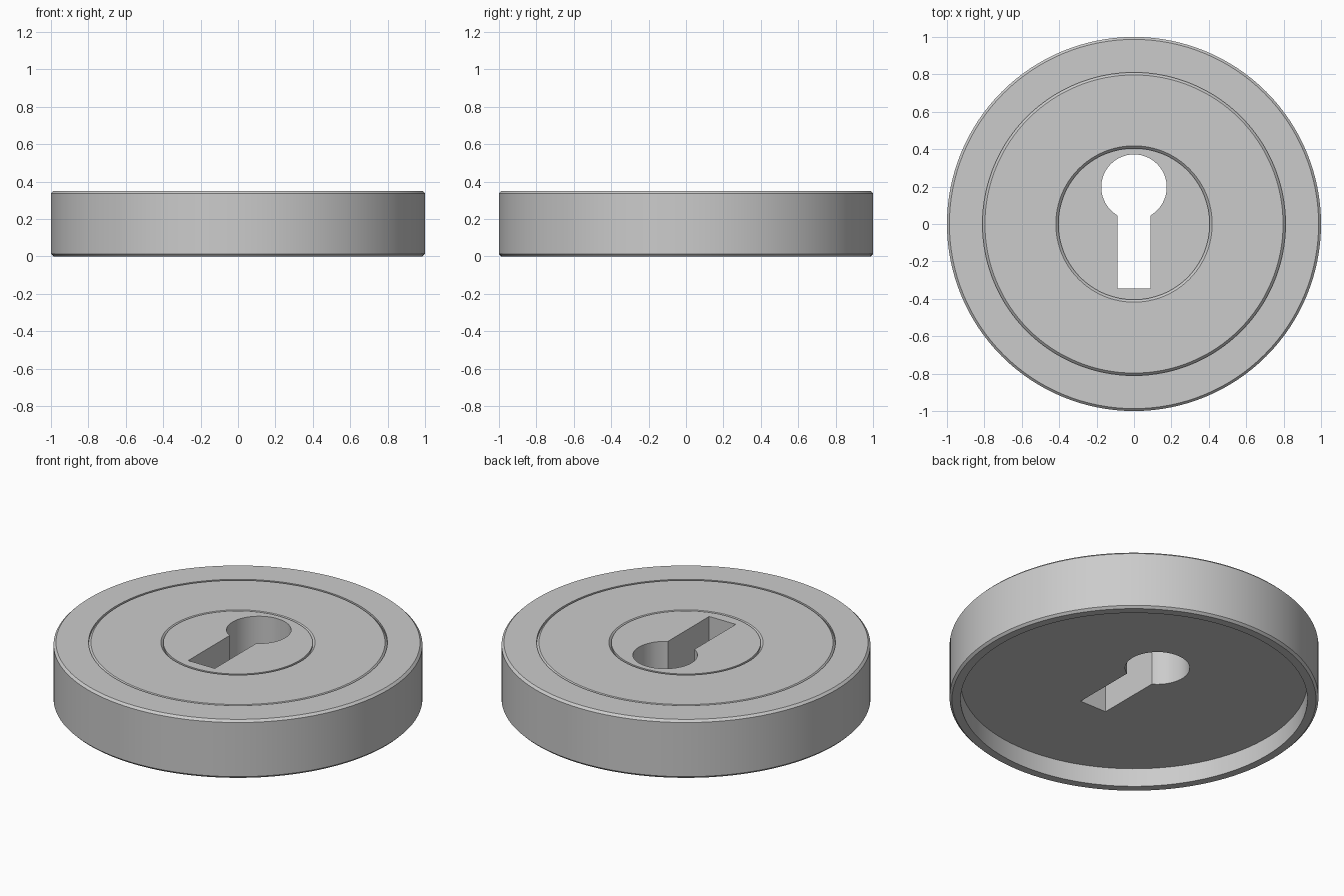
import bpy, bmesh, math

if "Cube" in bpy.data.objects:
    bpy.data.objects.remove(bpy.data.objects["Cube"])

SEGS = 128


def make_object(name, bm):
    bmesh.ops.recalc_face_normals(bm, faces=bm.faces)
    mesh = bpy.data.meshes.new(name)
    bm.to_mesh(mesh)
    bm.free()
    obj = bpy.data.objects.new(name, mesh)
    bpy.context.collection.objects.link(obj)
    return obj


def lathe(name, profile):
    """Revolve a closed (radius, z) profile around z."""
    bm = bmesh.new()
    rings = []
    for i in range(SEGS):
        a = 2 * math.pi * i / SEGS
        rings.append([bm.verts.new((r * math.cos(a), r * math.sin(a), z)) for r, z in profile])
    n = len(profile)
    for i in range(SEGS):
        p, q = rings[i], rings[(i + 1) % SEGS]
        for j in range(n):
            k = (j + 1) % n
            bm.faces.new((p[j], q[j], q[k], p[k]))
    return make_object(name, bm)


# Escutcheon: chamfered rim, two fine top grooves, hollow underside
top, c, under = 0.35, 0.013, 0.11
escutcheon = lathe("escutcheon", [
    (0.05, under), (0.94, under), (0.94, 0), (1 - c, 0), (1, c),
    (1, top - c), (1 - c, top),
    (0.81, top), (0.81, top - c), (0.797, top),    # outer groove
    (0.418, top), (0.405, top - c), (0.405, top),  # inner groove
    (0.05, top),
])

# Keyhole cutter: round head joined to a straight slot
head_r, head_y, half_w, slot_y = 0.175, 0.197, 0.088, -0.345
start = -math.pi / 2 + math.asin(half_w / head_r)
sweep = 2 * math.pi - 2 * math.asin(half_w / head_r)
outline = [(-half_w, slot_y), (half_w, slot_y)]
for i in range(49):
    a = start + sweep * i / 48
    outline.append((head_r * math.cos(a), head_y + head_r * math.sin(a)))
bm = bmesh.new()
face = bm.faces.new([bm.verts.new((x, y, -0.2)) for x, y in outline])
ext = bmesh.ops.extrude_face_region(bm, geom=[face])
bmesh.ops.translate(bm, vec=(0, 0, 0.8),
                    verts=[v for v in ext["geom"] if isinstance(v, bmesh.types.BMVert)])
cutter = make_object("keyhole_cutter", bm)
cutter.hide_render = True

# Cut the keyhole and smooth the round walls
mod = escutcheon.modifiers.new("keyhole", 'BOOLEAN')
mod.operation = 'DIFFERENCE'
mod.solver = 'EXACT'
mod.object = cutter
bpy.ops.object.select_all(action='DESELECT')
bpy.context.view_layer.objects.active = escutcheon
escutcheon.select_set(True)
bpy.ops.object.modifier_apply(modifier=mod.name)
bpy.data.objects.remove(cutter)
bpy.ops.object.shade_smooth_by_angle(angle=math.radians(30))
